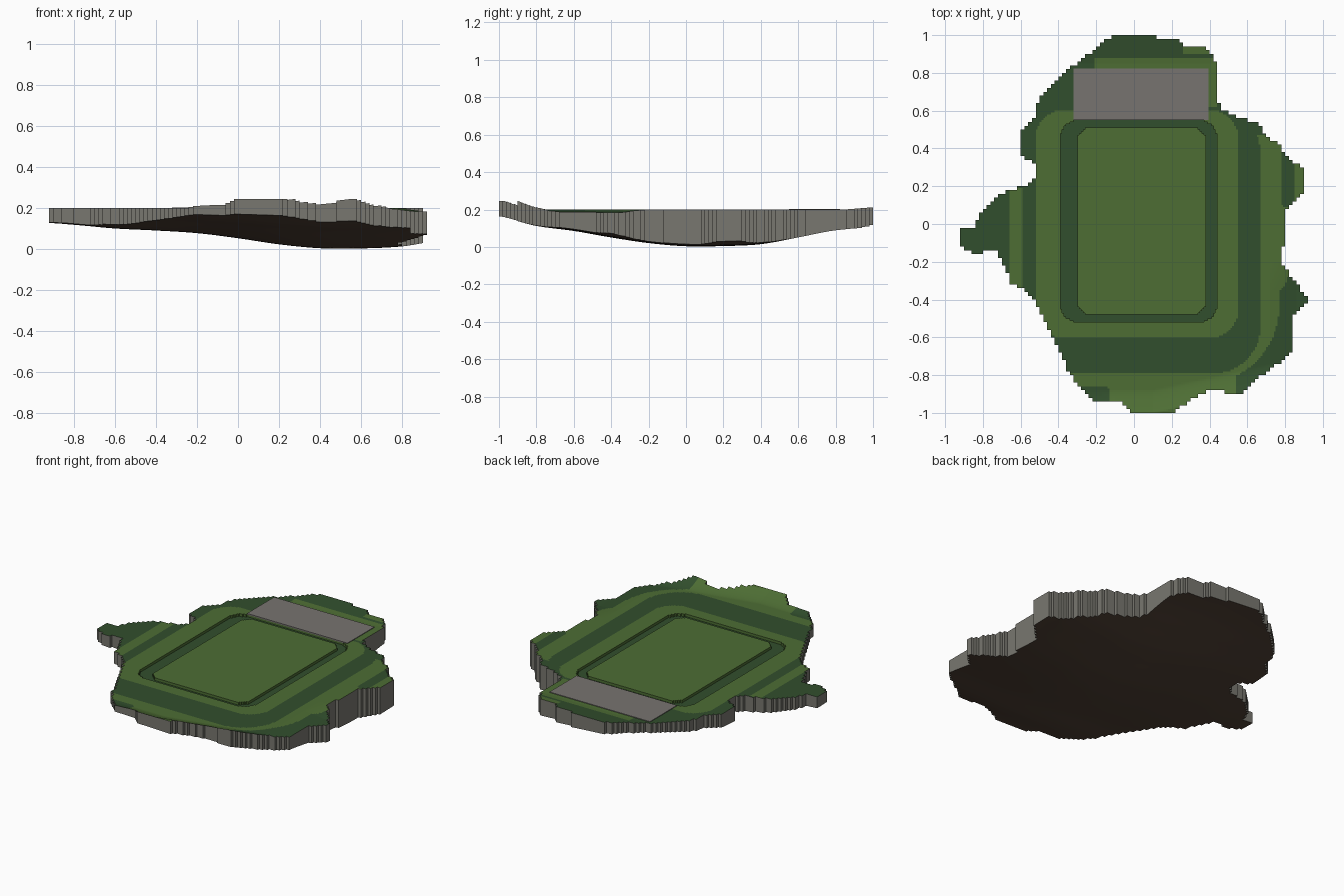
import bpy
import bmesh
from math import floor

if "Cube" in bpy.data.objects:
    bpy.data.objects.remove(bpy.data.objects["Cube"], do_unlink=True)

CELL = 0.01
TOP = 0.2


def material(name, colour):
    mat = bpy.data.materials.new(name)
    mat.use_nodes = True
    rgba = (*colour, 1)
    mat.diffuse_color = rgba
    mat.node_tree.nodes["Principled BSDF"].inputs["Base Color"].default_value = rgba
    return mat


light_grass = material("light grass", (.075, .154, .034))
dark_grass = material("dark grass", (.031, .077, .026))
rock = material("grey rock", (.19, .185, .16))
soil = material("brown soil", (.083, .054, .037))
paving = material("grey paving", (.185, .175, .163))
LIGHT, DARK, ROCK, SOIL = range(4)

# Shoreline of the island, clockwise from the back, in hundredths
OUTLINE = [
    (-10, 100), (7, 100), (25, 97), (27, 94), (38, 94), (43, 86), (44, 66), (47, 60),
    (55, 57), (66, 53), (70, 47), (77, 42), (80, 36), (90, 30), (90, 18), (84, 11),
    (81, 8), (81, -10), (79, -13), (79, -22), (85, -30), (93, -40), (85, -49), (85, -66),
    (75, -75), (65, -82), (57, -90), (40, -88), (30, -93), (20, -100), (0, -100),
    (-6, -94), (-20, -94), (-28, -87), (-35, -78), (-40, -65), (-50, -45), (-56, -36),
    (-65, -31), (-73, -13), (-79, -13), (-81, -17), (-86, -15), (-92, -11), (-92, -3),
    (-84, -1), (-80, 7), (-70, 16), (-55, 21), (-51, 25), (-52, 31), (-60, 37), (-60, 50),
    (-53, 56), (-50, 67), (-42, 76), (-33, 83), (-24, 90), (-17, 96),
]


def inside_outline(x, y):
    inside = False
    ax, ay = OUTLINE[-1]
    for bx, by in OUTLINE:
        if (ay > y) != (by > y) and x < ax + (y - ay) * (bx - ax) / (by - ay):
            inside = not inside
        ax, ay = bx, by
    return inside


def in_rounded_box(x, y, x0, x1, y0, y1, radius):
    dx = max(x0 + radius - x, x - x1 + radius, 0)
    dy = max(y0 + radius - y, y - y1 + radius, 0)
    return dx * dx + dy * dy <= radius * radius


# Grass terraces, painted in order: colour, x range, y range, corner radius
GROOVE_OUTER = (-.39, .44, -.52, .55, .1)
GROOVE_INNER = (-.3, .38, -.48, .51, .07)
TERRACES = [
    (LIGHT, -.66, 0, -1.1, .19, 0),
    (LIGHT, -.1, .77, -.85, .3, .42),
    (LIGHT, .3, .82, -.4, .47, .16),
    (LIGHT, -.2, .54, -1.1, -.7, 0),
    (DARK, -.34, -.13, -1, -.86, .03),
    (DARK, .78, .85, .09, .45, .03),
    (DARK, -.59, .67, -.79, .62, .25),
    (LIGHT, -.52, .55, -.6, .6, .14),
    (DARK, *GROOVE_OUTER),
    (LIGHT, *GROOVE_INNER),
    (LIGHT, -.21, .44, .62, .88, 0),
    (LIGHT, .26, .42, .9, .95, 0),
]


def grass_colour(x, y):
    colour = LIGHT if x > .85 and y > 0 else DARK
    for paint, *box in TERRACES:
        if in_rounded_box(x, y, *box):
            colour = paint
    return colour


def clamp(value):
    return min(max(value, 0), 1)


def profile(samples, t):
    """Smooth height from samples spaced evenly between -1 and 1."""
    place = clamp((t + 1) / 2) * (len(samples) - 1)
    i = min(floor(place), len(samples) - 2)
    p0, p1, p2, p3 = (samples[min(max(i + k, 0), len(samples) - 1)] for k in (-1, 0, 1, 2))
    f = place - i
    return p1 + f / 2 * (p2 - p0 + f * (2 * p0 - 5 * p1 + 4 * p2 - p3
                                        + f * (3 * (p1 - p2) + p3 - p0)))


# Height of the underside along each axis
UNDER_X = [.13, .118, .1, .09, .077, .052, .022, .003, .002, .012, .04]
UNDER_Y = [.16, .112, .085, .05, .02, .003, .004, .014, .05, .088, .102]


def top_height(x, y):
    lip_start = .22 * max(x - .1, 0) - .88
    front_lip = .045 * clamp((lip_start - y) / .12) ** 1.5 * clamp((x + .4) / .3)
    back_lip = .012 * clamp((y - .85) / .15)
    side_drop = .016 * clamp((x - .72) / .14) * clamp((-.2 - y) / .15)
    return TOP + front_lip + back_lip - side_drop


def groove_height(x, y):
    return TOP - .017


def bottom_height(x, y):
    return max(0, TOP - (TOP - profile(UNDER_X, x)) * (TOP - profile(UNDER_Y, y)) / TOP)


# Island: grass top, sunken groove, rock walls and soil underside on a stepped grid
half = round(1 / CELL)
cells = set()
for i in range(-half, half, 2):
    for j in range(-half, half, 2):
        if inside_outline(i + 1, j + 1):
            cells |= {(i, j), (i + 1, j), (i, j + 1), (i + 1, j + 1)}


def centre(cell):
    return (cell[0] + .5) * CELL, (cell[1] + .5) * CELL


groove = {c for c in cells if in_rounded_box(*centre(c), *GROOVE_OUTER)
          and not in_rounded_box(*centre(c), *GROOVE_INNER)}
bm = bmesh.new()
corners = {}


def corner(point, height):
    key = (point, height)
    if key not in corners:
        x, y = point[0] * CELL, point[1] * CELL
        corners[key] = bm.verts.new((x, y, height(x, y)))
    return corners[key]


def add_wall(a, b, low, high, index):
    verts = [corner(a, low), corner(b, low), corner(b, high), corner(a, high)]
    bm.faces.new(verts).material_index = index


for cell in sorted(cells):
    i, j = cell
    ring = [(i, j), (i + 1, j), (i + 1, j + 1), (i, j + 1)]
    surface = groove_height if cell in groove else top_height
    top = bm.faces.new([corner(p, surface) for p in ring])
    top.material_index = grass_colour(*centre(cell))
    base = bm.faces.new([corner(p, bottom_height) for p in reversed(ring)])
    base.material_index = SOIL
    for side, (di, dj) in enumerate([(0, -1), (1, 0), (0, 1), (-1, 0)]):
        a, b = ring[side], ring[(side + 1) % 4]
        neighbour = (i + di, j + dj)
        if neighbour not in cells:
            add_wall(a, b, bottom_height, top_height, ROCK)
        elif cell in groove and neighbour not in groove:
            add_wall(b, a, groove_height, top_height, LIGHT)

mesh = bpy.data.meshes.new("island")
bm.to_mesh(mesh)
bm.free()
for mat in (light_grass, dark_grass, rock, soil):
    mesh.materials.append(mat)
island = bpy.data.objects.new("island", mesh)
bpy.context.collection.objects.link(island)

# Paved pad near the back
bpy.ops.mesh.primitive_cube_add(size=1, location=(.037, .687, TOP))
pad = bpy.context.object
pad.name = "paved_pad"
pad.scale = (.715, .275, .008)
pad.data.materials.append(paving)
